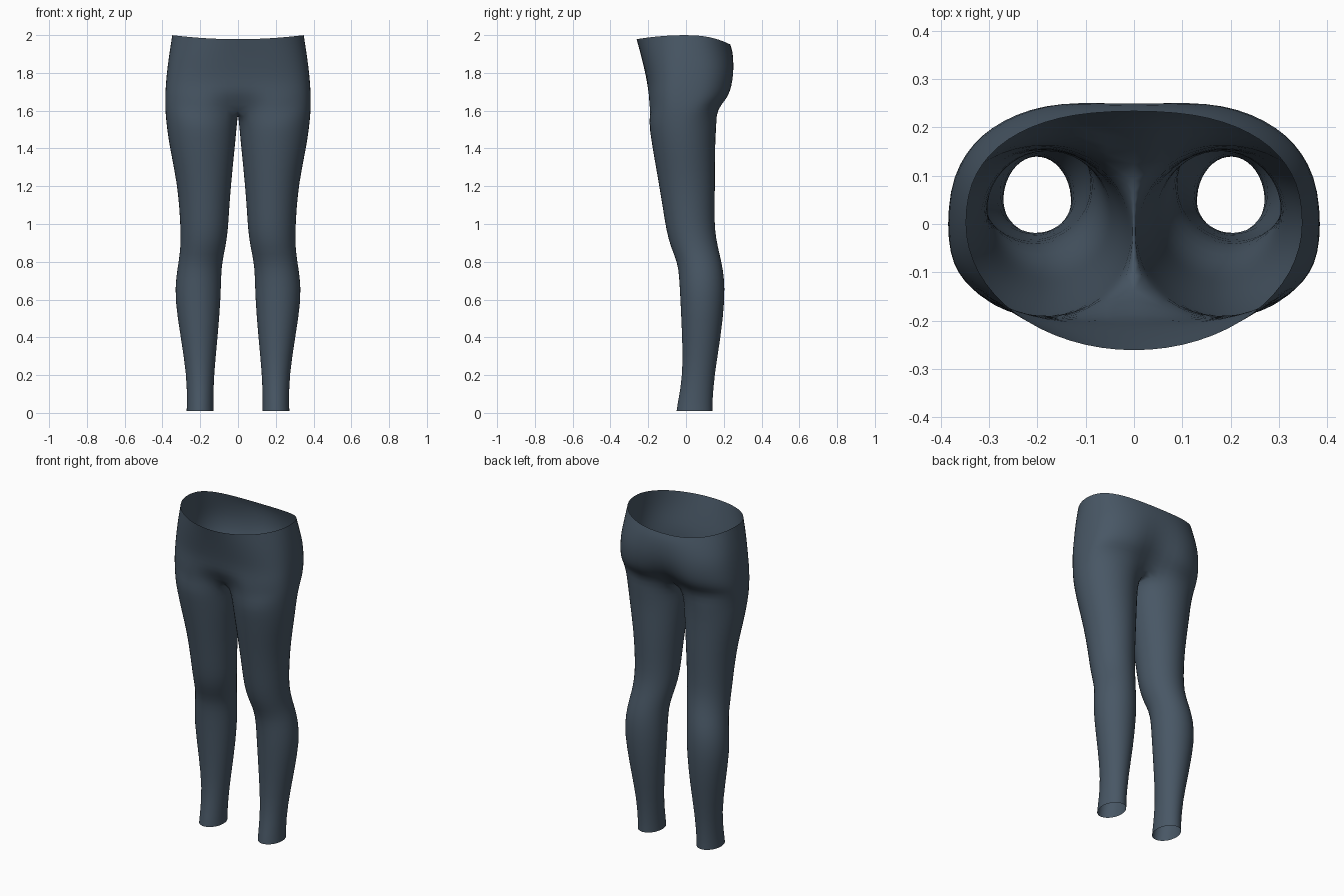
import bpy, bmesh, math

cube = bpy.data.objects.get("Cube")
if cube:
    bpy.data.objects.remove(cube)

fabric = bpy.data.materials.new("slate_blue_fabric")
fabric.use_nodes = True
colour = (0.065, 0.095, 0.13, 1)
fabric.diffuse_color = colour
fabric.node_tree.nodes["Principled BSDF"].inputs["Base Color"].default_value = colour

OUTER, INNER = 16, 5          # ring segments outside the leg, and between the legs
SIDES = OUTER + INNER

# Leg sections: height, inner x, outer x, front y, back y
LEG = [
    (0.01, .130, .272, -.050, .140), (0.06, .131, .270, -.043, .140),
    (0.20, .128, .272, -.016, .150), (0.40, .108, .303, -.020, .184),
    (0.60, .092, .335, -.030, .206), (0.72, .090, .328, -.036, .202),
    (0.80, .084, .314, -.046, .188), (0.88, .066, .304, -.082, .168),
    (0.97, .053, .304, -.105, .152), (1.08, .047, .310, -.122, .151),
    (1.22, .036, .324, -.145, .154), (1.36, .022, .352, -.170, .154),
    (1.46, .012, .370, -.186, .156), (1.54, .005, .380, -.198, .163)]

# Hip sections: height, half width, front y, back y, front and back squareness,
# front and back centre groove
HIPS = [
    (1.61, .387, -.207, .182, 2.7, 2.6, .08, .06),
    (1.655, .387, -.208, .225, 2.7, 2.7, .045, .07),
    (1.70, .386, -.207, .248, 2.7, 2.7, .008, .05),
    (1.76, .382, -.208, .260, 2.6, 2.7, 0, .028),
    (1.83, .375, -.224, .262, 2.4, 2.7, 0, .012),
    (1.91, .364, -.244, .250, 2.2, 2.5, 0, 0),
    (2.00, .350, -.263, .235, 2.0, 2.4, 0, 0)]


def leg_ring(z, x0, x1, y0, y1):
    """Full oval ring, starting at the front of the inner thigh."""
    pts = []
    for i in range(SIDES):
        if i <= OUTER:
            a = math.radians(-140 + 280 * i / OUTER)
        else:
            a = math.radians(140 + 80 * (i - OUTER) / INNER)
        pts.append(((x0 + x1) / 2 + (x1 - x0) / 2 * 1.012 * math.cos(a),
                    (y0 + y1) / 2 + (y1 - y0) / 2 * 1.012 * math.sin(a), z))
    return pts


def hip_ring(z, hw, front, back, nf, nb, gf, gb):
    """Half ring around the hip, from front centre to back centre."""
    pts = []
    for i in range(OUTER + 1):
        a = math.radians(-90 + 180 * i / OUTER)
        c, s = max(math.cos(a), 0), math.sin(a)
        n, depth, groove = (nf, front, gf) if s < 0 else (nb, back, -gb)
        x = 0 if i in (0, OUTER) else hw * c ** (2 / n)
        y = depth * abs(s) ** (2 / n) + groove * math.exp(-(x / .09) ** 2)
        # The waistband dips at the front and further at the back
        dip = (.022 if s < 0 else .05) * s * s if z > 1.95 else 0
        pts.append((x, y, z - dip))
    return pts


bm = bmesh.new()
rings = [[bm.verts.new(p) for p in leg_ring(*row)] for row in LEG]
hips = [[bm.verts.new(p) for p in hip_ring(*row)] for row in HIPS]

# Crotch seam closes the first hip ring along the centre plane
y_front, y_back = hips[0][0].co.y, hips[0][-1].co.y
seam = []
for k in range(1, INNER):
    t = k / INNER
    seam.append(bm.verts.new((0, y_back + (y_front - y_back) * t,
                              1.61 - .025 * math.sin(math.pi * t))))
rings.append(hips[0] + seam)


def bridge(a, b, count):
    for i in range(count):
        j = (i + 1) % len(a)
        bm.faces.new((a[i], a[j], b[j], b[i]))


for lower, upper in zip(rings, rings[1:]):
    bridge(lower, upper, SIDES)
for lower, upper in zip(hips, hips[1:]):
    bridge(lower, upper, OUTER)

mesh = bpy.data.meshes.new("leggings")
bm.to_mesh(mesh)
bm.free()
mesh.materials.append(fabric)
for poly in mesh.polygons:
    poly.use_smooth = True
leggings = bpy.data.objects.new("leggings", mesh)
bpy.context.collection.objects.link(leggings)

# Second leg, then a softened surface
mirror = leggings.modifiers.new("mirror", 'MIRROR')
mirror.use_clip = True
mirror.merge_threshold = 0.0005
soften = leggings.modifiers.new("soften", 'SUBSURF')
soften.levels = soften.render_levels = 1
